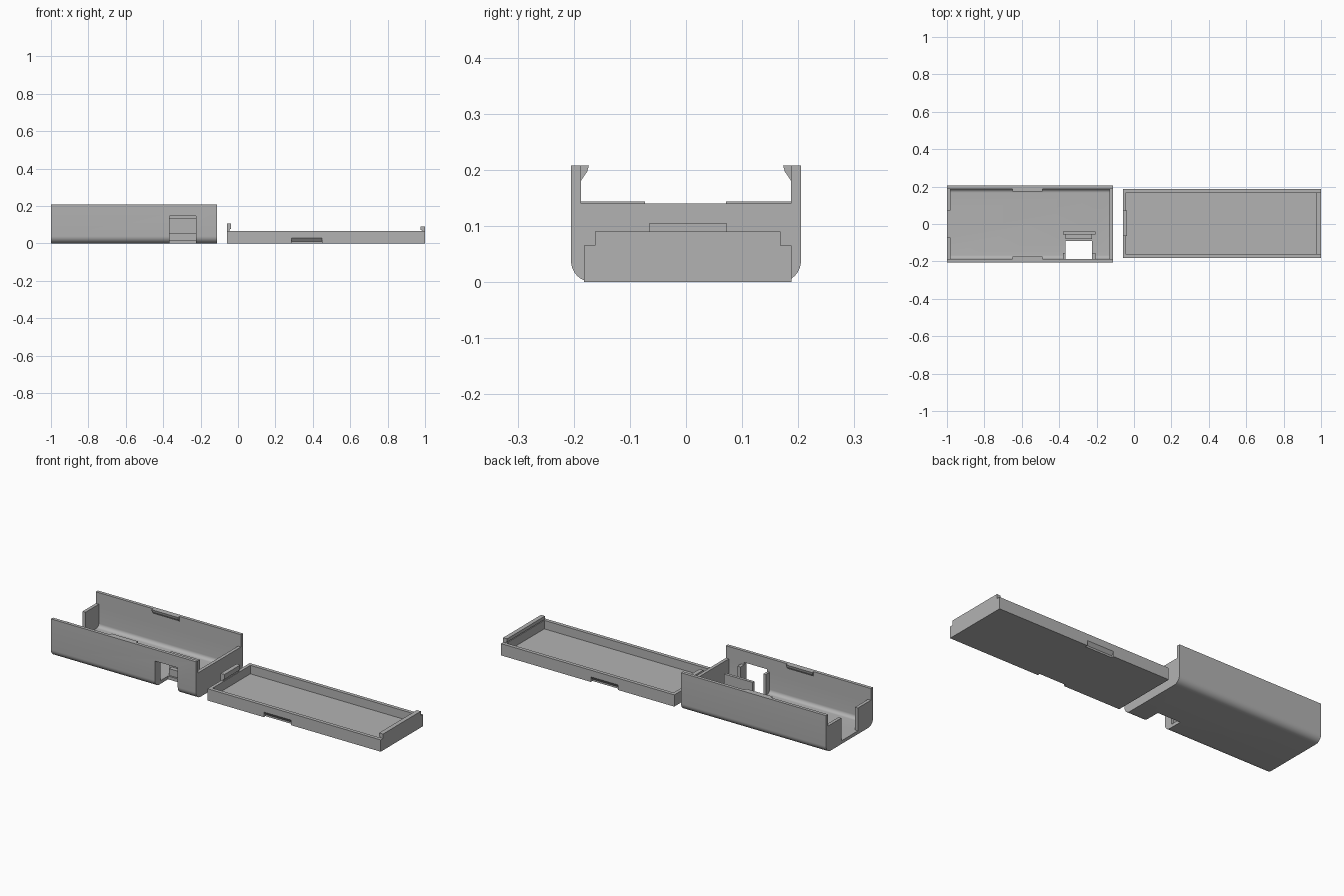
import bpy, bmesh, math

if "Cube" in bpy.data.objects:
    bpy.data.objects.remove(bpy.data.objects["Cube"])

grey = bpy.data.materials.new("plain grey")
grey.diffuse_color = (0.45, 0.45, 0.45, 1)
grey.use_nodes = True
grey.node_tree.nodes["Principled BSDF"].inputs["Base Color"].default_value = grey.diffuse_color


def prism(name, pts, x0, x1, axis="x"):
    """Extrude a profile: (y, z) points along x, or (x, z) points along y."""
    def place(p, t):
        return (t, p[0], p[1]) if axis == "x" else (p[0], t, p[1])
    bm = bmesh.new()
    a = [bm.verts.new(place(p, x0)) for p in pts]
    b = [bm.verts.new(place(p, x1)) for p in pts]
    bm.faces.new(a)
    bm.faces.new(b)
    for i in range(len(pts)):
        j = (i + 1) % len(pts)
        bm.faces.new((a[i], a[j], b[j], b[i]))
    bmesh.ops.recalc_face_normals(bm, faces=bm.faces)
    me = bpy.data.meshes.new(name)
    bm.to_mesh(me)
    bm.free()
    me.materials.append(grey)
    ob = bpy.data.objects.new(name, me)
    bpy.context.collection.objects.link(ob)
    return ob


def block(name, x0, x1, y0, y1, z0, z1):
    return prism(name, [(y0, z0), (y1, z0), (y1, z1), (y0, z1)], x0, x1)


def cut(ob, cutters):
    bpy.context.view_layer.objects.active = ob
    for c in cutters:
        m = ob.modifiers.new("cut", "BOOLEAN")
        m.operation, m.solver, m.object = "DIFFERENCE", "EXACT", c
        bpy.ops.object.modifier_apply(modifier=m.name)
        bpy.data.objects.remove(c)


def trough(hw, z0, z1, r, n=8):
    """U-shaped outline with rounded lower corners."""
    right = [(hw - r + r * math.sin(t), z0 + r - r * math.cos(t))
             for t in (math.pi / 2 * i / n for i in range(n + 1))]
    right.append((hw, z1))
    return right + [(-y, z) for y, z in reversed(right)]


W, H, T = 0.205, 0.208, 0.018      # half width, height, wall thickness
IN = W - T

# Case: rounded tray with low end walls, cable gap and side window
case = prism("case", trough(W, 0, H, 0.038), -1, -0.113)
cut(case, [
    prism("cavity", trough(IN, T, 0.4, 0.02), -0.982, -0.131),
    block("low_left_end", -1.1, -0.95, -IN, IN, 0.144, 0.4),
    block("low_right_end", -0.15, 0, -IN, IN, 0.14, 0.4),
    block("cable_gap", -1.1, -0.975, -0.073, 0.071, T, 0.4),
    block("window", -0.365, -0.225, -0.3, -0.09, -0.1, 0.145),
])

# Snap tabs at the top of the long walls
for s, name in ((-1, "front_snap_tab"), (1, "back_snap_tab")):
    prism(name, [(s * (IN + 0.002), H), (s * 0.173, H), (s * 0.176, 0.197),
                 (s * IN, 0.181), (s * (IN + 0.002), 0.181)], -0.65, -0.49)

# Holder behind the window: back stop, seat and side ribs
block("holder_back", -0.38, -0.205, -0.056, -0.04, T - 0.002, 0.132)
block("holder_seat", -0.365, -0.225, -0.08, -0.055, T - 0.002, 0.055)
for name, x0, x1 in (("left_rib", -0.38, -0.365), ("right_rib", -0.225, -0.205)):
    block(name, x0, x1, -IN - 0.002, -0.155, T - 0.002, 0.132)

# Lid: shallow tray with slanted snap recesses along both long sides
Y0, Y1, LH = -0.182, 0.188, 0.065
lid = block("lid", -0.06, 1, Y0, Y1, 0, LH)
recesses = [prism("recess", [(y - s * 0.01, -0.01), (y + s * 0.014, -0.01),
                             (y + s * 0.014, 0.01), (y, 0.028), (y - s * 0.01, 0.028)],
                  0.285, 0.45) for y, s in ((Y0, 1), (Y1, -1))]
cut(lid, [block("lid_cavity", -0.042, 0.98, -0.162, 0.168, T, 0.2)] + recesses)

# Hooked clips on the lid ends
prism("lid_clip", [(-0.06, LH - 0.001), (-0.045, LH - 0.001), (-0.045, 0.074),
                   (-0.037, 0.078), (-0.037, 0.105), (-0.06, 0.105)],
      -0.065, 0.072, "y")
prism("lid_lip", [(1, LH - 0.001), (0.985, LH - 0.001), (0.985, 0.068),
                  (0.976, 0.072), (0.976, 0.09), (1, 0.09)],
      -0.162, 0.168, "y")

# Smooth the rounded corners, keep other edges crisp
bpy.ops.object.select_all(action="DESELECT")
case.select_set(True)
bpy.context.view_layer.objects.active = case
bpy.ops.object.shade_smooth_by_angle(angle=math.radians(30))
